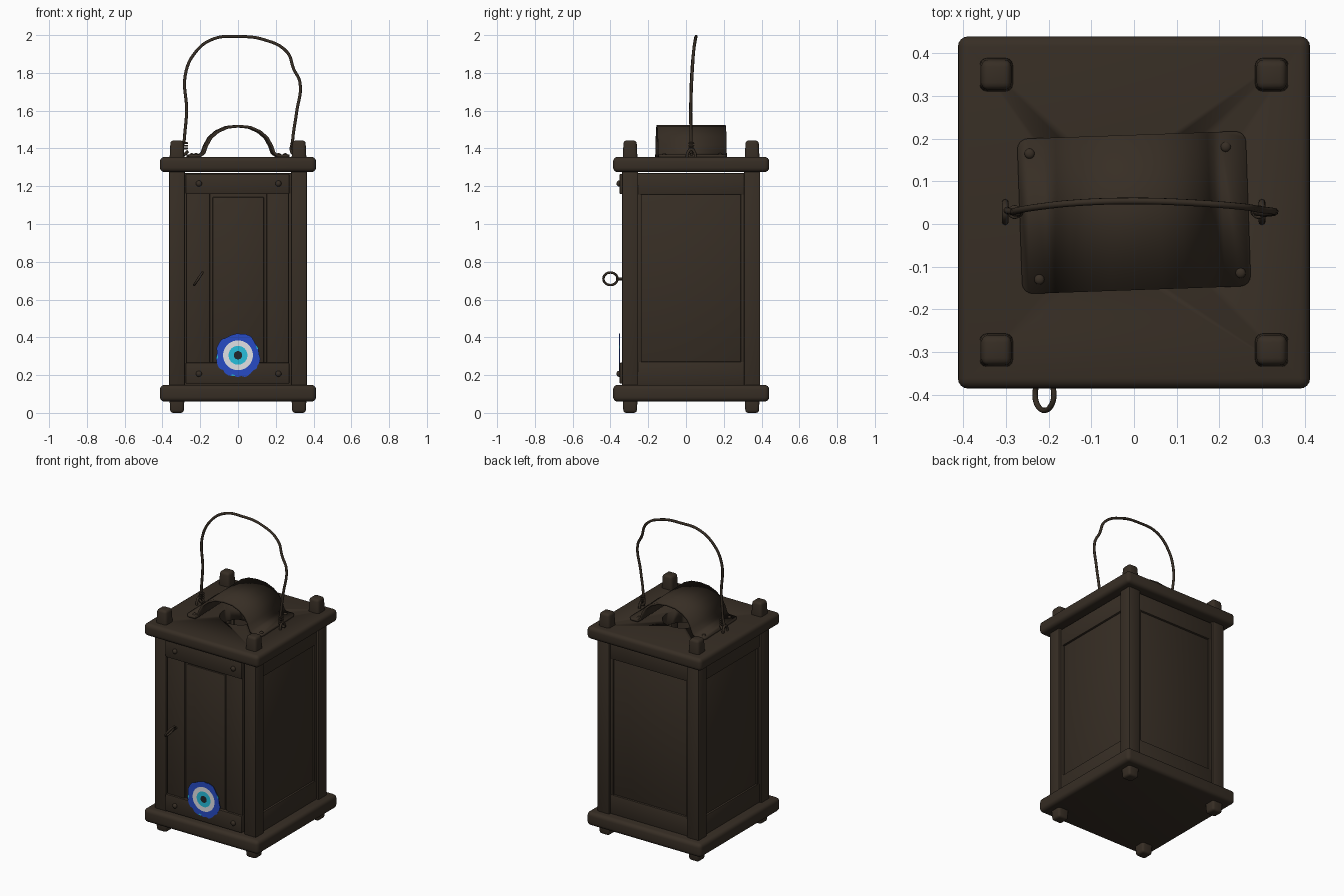
import bpy, bmesh, math, random
from mathutils import Vector, Matrix

old = bpy.data.objects.get("Cube")
if old:
    bpy.data.objects.remove(old, do_unlink=True)
random.seed(4)
CY = 0.027  # body centre in y


def material(name, rgb):
    m = bpy.data.materials.new(name)
    m.use_nodes = True
    m.diffuse_color = (*rgb, 1)
    bsdf = m.node_tree.nodes["Principled BSDF"]
    bsdf.inputs["Base Color"].default_value = (*rgb, 1)
    bsdf.inputs["Roughness"].default_value = 0.8
    return m


brown = material("dark brown", (0.038, 0.027, 0.018))
blue = material("deep blue", (0.02, 0.07, 0.56))
white = material("off white", (0.75, 0.75, 0.78))
cyan = material("cyan", (0.02, 0.52, 0.72))
black = material("pupil black", (0.015, 0.02, 0.025))


def finish(bm, name, mats=(brown,), angle=40):
    me = bpy.data.meshes.new(name)
    bm.normal_update()
    bm.to_mesh(me)
    bm.free()
    ob = bpy.data.objects.new(name, me)
    bpy.context.collection.objects.link(ob)
    for m in mats:
        me.materials.append(m)
    bpy.ops.object.select_all(action='DESELECT')
    ob.select_set(True)
    bpy.context.view_layer.objects.active = ob
    bpy.ops.object.shade_smooth_by_angle(angle=math.radians(angle))
    return ob


def box(name, lo, hi, bevel=0.006, taper=(1, 1), segs=2):
    """Bevelled box; taper scales the bottom and top ends."""
    lo, hi = Vector(lo), Vector(hi)
    bm = bmesh.new()
    bmesh.ops.create_cube(bm, size=1)
    for v in bm.verts:
        k = taper[1] if v.co.z > 0 else taper[0]
        v.co = Vector((v.co.x * k, v.co.y * k, v.co.z)) * (hi - lo) + (lo + hi) / 2
    bmesh.ops.bevel(bm, geom=bm.edges[:], offset=bevel, segments=segs,
                    profile=0.5, affect='EDGES', clamp_overlap=True)
    return finish(bm, name)


def rivet(name, loc, radius, axis='Z'):
    bm = bmesh.new()
    bmesh.ops.create_uvsphere(bm, u_segments=12, v_segments=8, radius=radius)
    if axis == 'Y':
        bmesh.ops.scale(bm, vec=(1, 0.8, 1), verts=bm.verts)
    else:
        bmesh.ops.scale(bm, vec=(1, 1, 0.6), verts=bm.verts)
    bmesh.ops.translate(bm, vec=loc, verts=bm.verts)
    return finish(bm, name, angle=60)


def wire(name, points, radius, cyclic=False):
    cu = bpy.data.curves.new(name, 'CURVE')
    cu.dimensions = '3D'
    cu.bevel_depth = radius
    cu.bevel_resolution = 2
    cu.resolution_u = 6
    cu.use_fill_caps = True
    sp = cu.splines.new('BEZIER')
    sp.bezier_points.add(len(points) - 1)
    for bp, p in zip(sp.bezier_points, points):
        bp.co = p
        bp.handle_left_type = bp.handle_right_type = 'AUTO'
    sp.use_cyclic_u = cyclic
    cu.materials.append(brown)
    ob = bpy.data.objects.new(name, cu)
    bpy.context.collection.objects.link(ob)
    return ob


# Base and roof boards, with a round smoke hole in the roof
box("base_board", (-0.413, CY - 0.413, 0.06), (0.413, CY + 0.413, 0.148), 0.024, segs=4)
roof = box("roof_board", (-0.413, CY - 0.413, 1.275), (0.413, CY + 0.413, 1.355), 0.024, segs=4)
bm = bmesh.new()
bmesh.ops.create_cone(bm, cap_ends=True, segments=32, radius1=0.125, radius2=0.125,
                      depth=0.4, matrix=Matrix.Translation((0, CY, 1.32)))
cutter = finish(bm, "hole_cutter")
cutter.hide_render = True
mod = roof.modifiers.new("smoke_hole", 'BOOLEAN')
mod.operation, mod.object, mod.solver = 'DIFFERENCE', cutter, 'EXACT'
bpy.context.view_layer.objects.active = roof
bpy.ops.object.modifier_apply(modifier=mod.name)
bpy.data.objects.remove(cutter, do_unlink=True)

# Corner posts with tapered pegs above and feet below
for sx, side in ((-1, "right"), (1, "left")):
    for sy, end in ((-1, "front"), (1, "back")):
        x, y = sx * 0.323, CY + sy * 0.323
        tag = f"{end}_{side}"
        box(f"post_{tag}", (x - 0.043, y - 0.043, 0.14), (x + 0.043, y + 0.043, 1.285), 0.008)
        box(f"peg_{tag}", (x - 0.04, y - 0.04, 1.33), (x + 0.04, y + 0.04, 1.442), 0.016, (1, 0.86), 3)
        box(f"foot_{tag}", (x - 0.04, y - 0.04, 0), (x + 0.04, y + 0.04, 0.08), 0.014, (0.88, 1), 3)


# Side and back walls: rails, thin stiles and a recessed panel, turned about the centre
def wall(name, angle):
    parts = [
        box(name + "_top_rail", (-0.285, -0.352, 1.155), (0.285, -0.30, 1.27)),
        box(name + "_bottom_rail", (-0.285, -0.352, 0.145), (0.285, -0.30, 0.272)),
        box(name + "_stile_a", (-0.285, -0.35, 0.26), (-0.262, -0.30, 1.165), 0.004),
        box(name + "_stile_b", (0.262, -0.35, 0.26), (0.285, -0.30, 1.165), 0.004),
        box(name + "_panel", (-0.27, -0.340, 0.265), (0.27, -0.31, 1.16), 0.008),
    ]
    turn = Matrix.Translation((0, CY, 0)) @ Matrix.Rotation(math.radians(angle), 4, 'Z')
    for p in parts:
        p.data.transform(turn)


wall("left_wall", 90)
wall("back_wall", 180)
wall("right_wall", 270)

# Front door: two stiles, cross rails and a recessed panel
F = -0.345
box("door_stile_right", (-0.276, F + 0.006, 0.16), (-0.148, F + 0.05, 1.265), 0.007)
box("door_stile_left", (0.152, F + 0.006, 0.16), (0.270, F + 0.05, 1.265), 0.007)
box("door_panel", (-0.16, F + 0.02, 0.2), (0.16, F + 0.045, 1.2), 0.004)
box("door_panel_raised", (-0.135, F + 0.013, 0.26), (0.138, F + 0.03, 1.143), 0.006)
box("door_top_rail", (-0.278, F - 0.007, 1.158), (0.272, F + 0.03, 1.266), 0.006)
box("door_bottom_rail", (-0.278, F - 0.007, 0.155), (0.272, F + 0.03, 0.266), 0.006)
for x in (-0.207, 0.214):
    for z in (0.207, 1.214):
        rivet("door_nail", (x, F - 0.01, z), 0.016, 'Y')

# Ring pull on the door
ring = [(-0.21 + 0.022 * math.sin(t), -0.40 + 0.037 * math.cos(t), 0.71 + 0.033 * math.sin(t))
        for t in (i * math.tau / 8 for i in range(8))]
wire("door_ring", ring, 0.0065, True)
wire("ring_staple", [(-0.21, -0.368, 0.71), (-0.21, -0.35, 0.71), (-0.21, -0.33, 0.71)], 0.008)

# Painted round eye: concentric bands coloured by ring, with a ragged rim
bm = bmesh.new()
SEG = 40
bands = [(0.022, 4), (0.05, 2), (0.079, 1), (0.106, 0), (0.116, 0)]
center = bm.verts.new((0, F - 0.0095, 0.305))
prev = None
for band, (r, mat) in enumerate(bands):
    loop = []
    for i in range(SEG):
        a = i * math.tau / SEG
        rr = r + (random.uniform(-0.006, 0.006) if band == 4 else 0)
        loop.append(bm.verts.new((rr * math.cos(a), F - 0.0095, 0.305 + rr * math.sin(a))))
    for i in range(SEG):
        j = (i + 1) % SEG
        if prev:
            f = bm.faces.new((prev[i], loop[i], loop[j], prev[j]))
        else:
            f = bm.faces.new((center, loop[i], loop[j]))
        f.material_index = 2 if band == 4 and i in (2, 20, 28) else mat
    prev = loop
edge = bmesh.ops.extrude_edge_only(bm, edges=[e for e in bm.edges if e.is_boundary])
for v in edge["geom"]:
    if isinstance(v, bmesh.types.BMVert):
        v.co.y += 0.004
finish(bm, "painted_eye", (blue, white, cyan, brown, black))

# Arched metal smoke cover with flat rounded feet
half = [(0.268, 1.360), (0.205, 1.362), (0.186, 1.375), (0.172, 1.415), (0.148, 1.458),
        (0.11, 1.49), (0.06, 1.512)]
profile = [(-x, z) for x, z in half] + [(0, 1.518)] + half[::-1]
bm = bmesh.new()
rows = [[bm.verts.new((x, y, z)) for x, z in profile] for y in (-0.182, 0.182)]
for i in range(len(profile) - 1):
    bm.faces.new((rows[0][i], rows[0][i + 1], rows[1][i + 1], rows[1][i]))
corners = [r[k] for r in rows for k in (0, -1)]
bmesh.ops.bevel(bm, geom=corners, offset=0.025, segments=4, profile=0.5, affect='VERTICES')
bm.normal_update()
bmesh.ops.transform(bm, matrix=Matrix.Translation((0, CY, 0)) @ Matrix.Rotation(math.radians(2), 4, 'Z'),
                    verts=bm.verts)
cover = finish(bm, "smoke_cover", angle=50)
sol = cover.modifiers.new("thickness", 'SOLIDIFY')
sol.thickness, sol.offset = 0.014, 0
for x, y in ((-0.245, 0.165), (0.215, 0.181), (-0.222, -0.13), (0.25, -0.115)):
    rivet("cover_rivet", (x, y, 1.368), 0.012)

# Bent wire handle, with hooked ends and staples in the roof
path = [(-0.265, 0.025, 1.385), (-0.288, 0.03, 1.37), (-0.284, 0.028, 1.45), (-0.272, 0.025, 1.60),
        (-0.279, 0.03, 1.79), (-0.225, 0.04, 1.91), (-0.13, 0.05, 1.98), (0, 0.054, 1.992),
        (0.13, 0.05, 1.978), (0.26, 0.04, 1.91), (0.295, 0.034, 1.82), (0.328, 0.03, 1.75),
        (0.31, 0.025, 1.59), (0.289, 0.027, 1.44), (0.288, 0.028, 1.375), (0.318, 0.03, 1.368)]
wire("wire_handle", path, 0.0082)
for x in (-0.302, 0.300):
    wire("handle_staple", [(x, 0.005, 1.34), (x, 0.01, 1.378), (x, 0.028, 1.395),
                           (x, 0.046, 1.378), (x, 0.051, 1.34)], 0.008)
for x, s in ((-0.28, -1), (0.292, 1)):
    for k in range(3):
        coil = [(x + 0.011 * math.cos(t), 0.028 + 0.011 * math.sin(t), 1.40 + 0.014 * k)
                for t in (i * math.tau / 6 for i in range(6))]
        wire("handle_twist", coil, 0.005, True)
